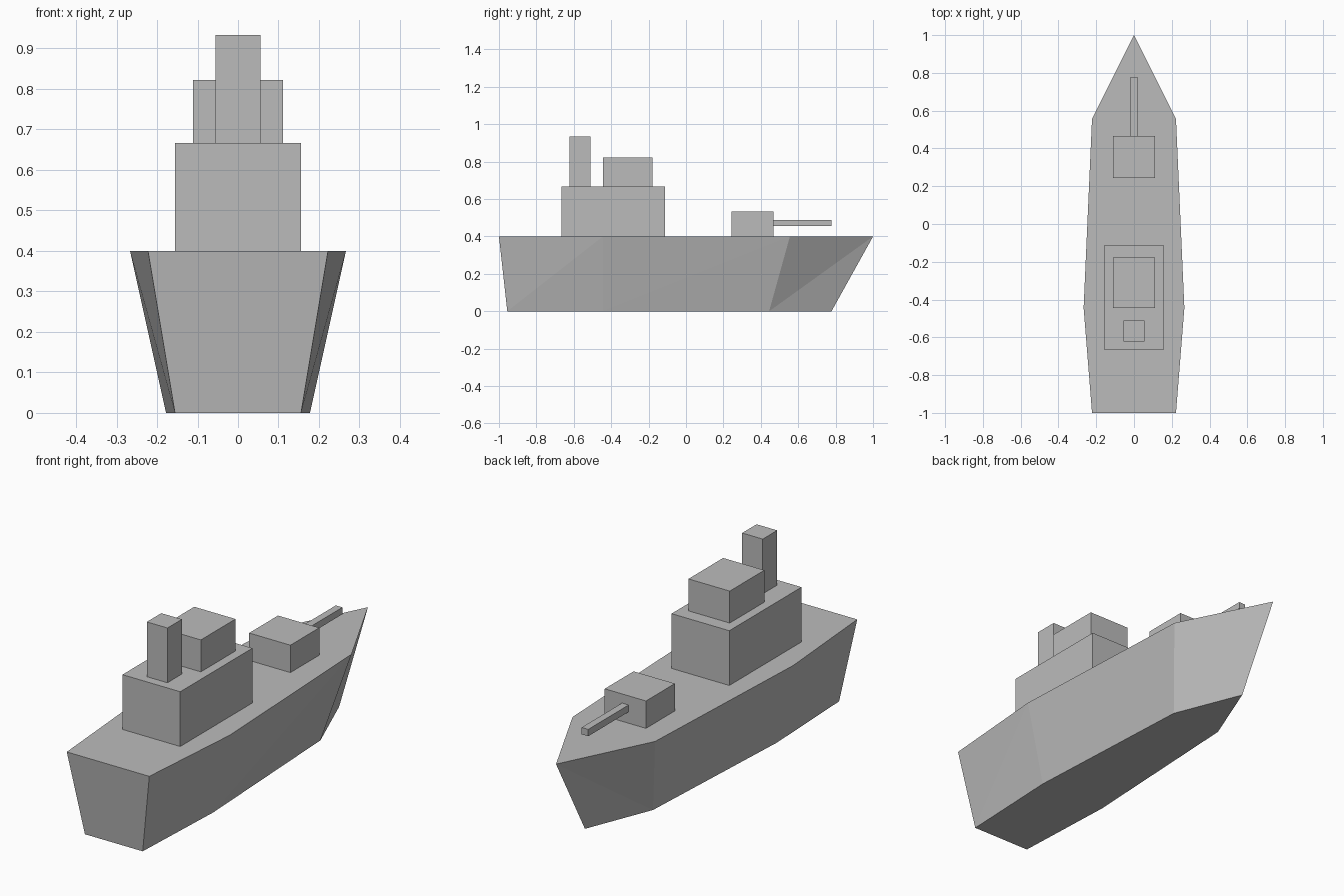
import bpy
import bmesh

default = bpy.data.objects.get("Cube")
if default:
    bpy.data.objects.remove(default, do_unlink=True)

U = 1 / 9  # design unit: the ship is 18 units long

GREY = (0.5, 0.5, 0.5, 1)
grey = bpy.data.materials.new("ship grey")
grey.use_nodes = True
grey.diffuse_color = GREY
grey.node_tree.nodes["Principled BSDF"].inputs["Base Color"].default_value = GREY


def finish(bm, name):
    bmesh.ops.recalc_face_normals(bm, faces=bm.faces)
    mesh = bpy.data.meshes.new(name)
    bm.to_mesh(mesh)
    bm.free()
    mesh.materials.append(grey)
    obj = bpy.data.objects.new(name, mesh)
    bpy.context.collection.objects.link(obj)
    return obj


def block(name, half_width, y0, y1, z0, z1):
    """Box centred on x = 0, sizes in design units."""
    bm = bmesh.new()
    bmesh.ops.create_cube(bm, size=1)
    for v in bm.verts:
        v.co.x *= 2 * half_width * U
        v.co.y = (y1 if v.co.y > 0 else y0) * U
        v.co.z = (z1 if v.co.z > 0 else z0) * U
    return finish(bm, name)


# Hull outlines, stern to bow: (half width, y)
DECK_Z = 3.6
deck_line = [(2, -9), (2.4, -4), (2, 5)]
keel_line = [(1.4, -8.6), (1.6, -4), (1.2, 4)]

bm = bmesh.new()
bow_top = bm.verts.new((0, 9 * U, DECK_Z * U))
bow_low = bm.verts.new((0, 7 * U, 0))
rows = []
for side in (1, -1):
    top = [bm.verts.new((side * w * U, y * U, DECK_Z * U)) for w, y in deck_line] + [bow_top]
    low = [bm.verts.new((side * w * U, y * U, 0)) for w, y in keel_line] + [bow_low]
    rows.append((top, low))
    # Side plating, split from the lower aft to the upper forward corner
    for i in range(len(top) - 1):
        bm.faces.new((low[i], top[i], top[i + 1]))
        bm.faces.new((low[i], top[i + 1], low[i + 1]))

# Deck, bottom and transom
(top_l, low_l), (top_r, low_r) = rows
for left, right in ((top_l, top_r), (low_l, low_r)):
    bm.faces.new(left + right[-2::-1])
bm.faces.new((top_l[0], top_r[0], low_r[0], low_l[0]))
finish(bm, "hull")

# Superstructure
block("deckhouse", 1.4, -6, -1, DECK_Z, 6)
block("bridge", 1, -4, -1.6, 6, 7.4)
block("funnel", 0.5, -5.6, -4.6, 6, 8.4)

# Forward gun
block("gun_turret", 1, 2.2, 4.2, DECK_Z, 4.8)
block("gun_barrel", 0.16, 4.2, 7, 4.1, 4.4)
